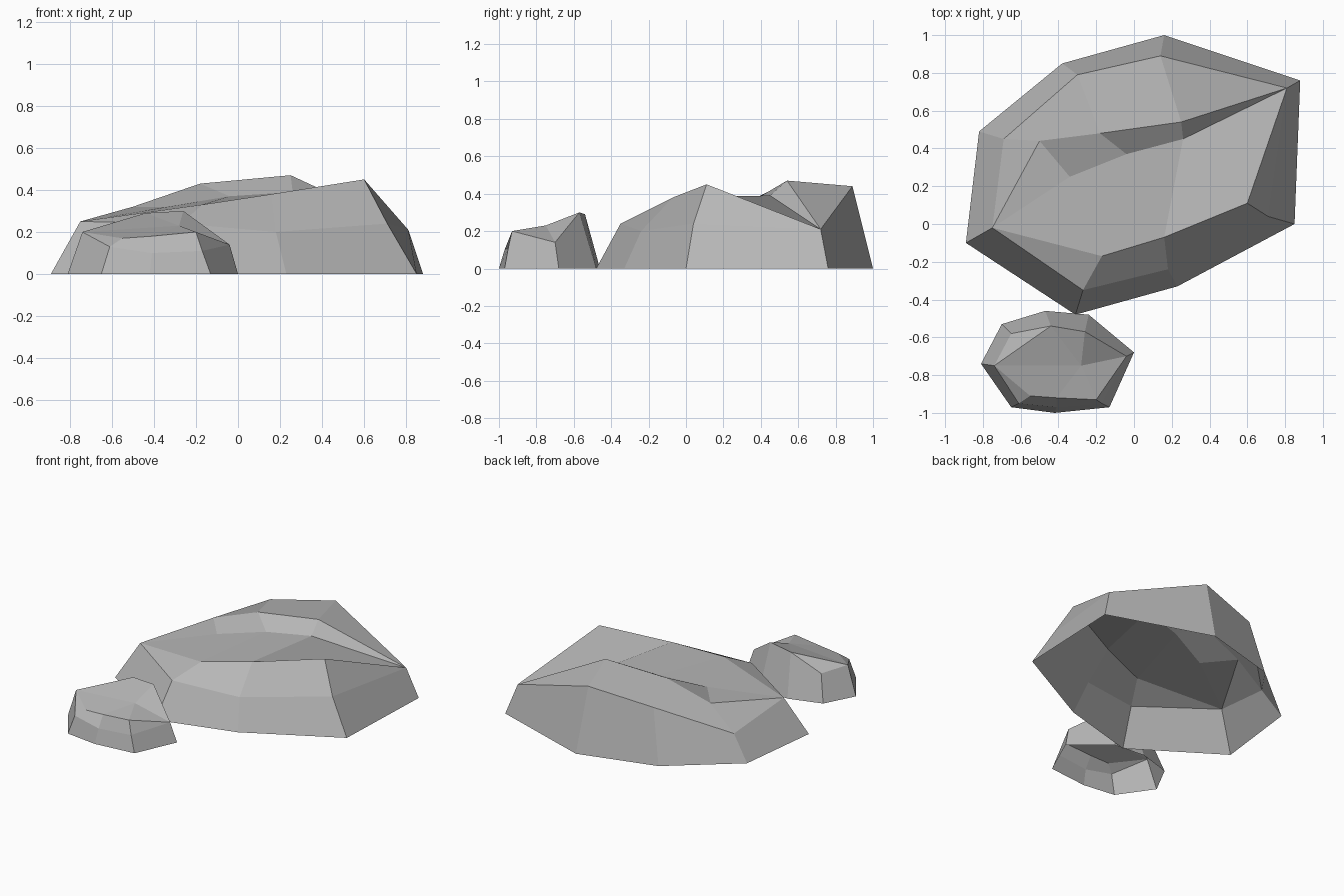
import bpy
import bmesh

# Remove the default cube only
cube = bpy.data.objects.get("Cube")
if cube:
    bpy.data.objects.remove(cube, do_unlink=True)


def make_material(name, grey):
    mat = bpy.data.materials.new(name)
    mat.use_nodes = True
    colour = (grey, grey, grey, 1.0)
    mat.diffuse_color = colour
    mat.node_tree.nodes["Principled BSDF"].inputs["Base Color"].default_value = colour
    return mat


# One row of vertices
def points(bm, coords):
    return [bm.verts.new(c) for c in coords]


# Bridge two rows; repeated vertices turn quads into triangles
def strip(bm, lower, upper):
    for i in range(len(lower) - 1):
        corners = (lower[i], lower[i + 1], upper[i + 1], upper[i])
        unique = list(dict.fromkeys(corners))
        if len(unique) > 2:
            bm.faces.new(unique)


def finish(bm, name, material):
    mesh = bpy.data.meshes.new(name)
    bm.to_mesh(mesh)
    bm.free()
    mesh.materials.append(material)
    obj = bpy.data.objects.new(name, mesh)
    bpy.context.scene.collection.objects.link(obj)


# Open-bottomed boulder: foot and shoulder run counter-clockwise,
# the other rows run between two opposite shoulder corners
def build_boulder(name, material, foot, shoulder, front_rim, valley, crest, shift):
    bm = bmesh.new()
    base = points(bm, [(x, y, 0.0) for x, y in foot])
    ring = points(bm, shoulder)
    start, end = ring[0], ring[4]

    rim = [start] + points(bm, front_rim) + [end]
    low = [start] + valley(bm, ring) + [end]
    high = [start] + crest(bm, ring) + [end]

    # Outer walls all round
    strip(bm, base + base[:1], ring + ring[:1])
    # Upper part of the front wall
    strip(bm, ring[:5], rim)
    # Sloping slab on top
    strip(bm, rim, low[shift:] + [end] * shift)
    # Step up to the crest
    strip(bm, low, high)
    # Back slope from the crest down to the shoulder
    strip(bm, ring[4:] + [start], high[::-1])

    finish(bm, name, material)


stone = make_material("grey_stone", 0.47)

# Large boulder with a stepped ledge along its top
build_boulder(
    "large_boulder", stone,
    foot=[(-.89, -.1), (-.31, -.48), (.23, -.33), (.85, 0),
          (.88, .76), (.16, 1), (-.38, .85), (-.82, .49)],
    shoulder=[(-.75, -.02, .25), (-.27, -.35, .24), (.18, -.24, .2), (.71, .04, .24),
              (.81, .72, .21), (.14, .89, .44), (-.3, .79, .37), (-.69, .45, .16)],
    front_rim=[(-.17, -.17, .33), (.16, -.07, .38), (.6, .11, .45)],
    valley=lambda bm, ring: points(
        bm, [(-.34, .25, .32), (-.04, .37, .37), (.26, .45, .39)]),
    crest=lambda bm, ring: points(
        bm, [(-.5, .44, .32), (-.18, .48, .43), (.25, .54, .47)]),
    shift=1,
)


# Small boulder in front, its top folded around a single dip
def dip(bm, ring):
    centre = points(bm, [(-.28, -.75, .23)])[0]
    return [ring[0], centre, centre]


build_boulder(
    "small_boulder", stone,
    foot=[(-.81, -.74), (-.65, -.97), (-.42, -1), (-.13, -.97),
          (0, -.68), (-.24, -.48), (-.47, -.46), (-.7, -.53)],
    shoulder=[(-.74, -.75, .2), (-.61, -.95, .13), (-.41, -.97, .1), (-.17, -.95, .11),
              (-.04, -.7, .14), (-.26, -.57, .3), (-.44, -.54, .29), (-.65, -.58, .18)],
    front_rim=[(-.55, -.91, .17), (-.41, -.92, .18), (-.2, -.93, .2)],
    valley=dip,
    crest=lambda bm, ring: [ring[0], ring[6], ring[5]],
    shift=0,
)
